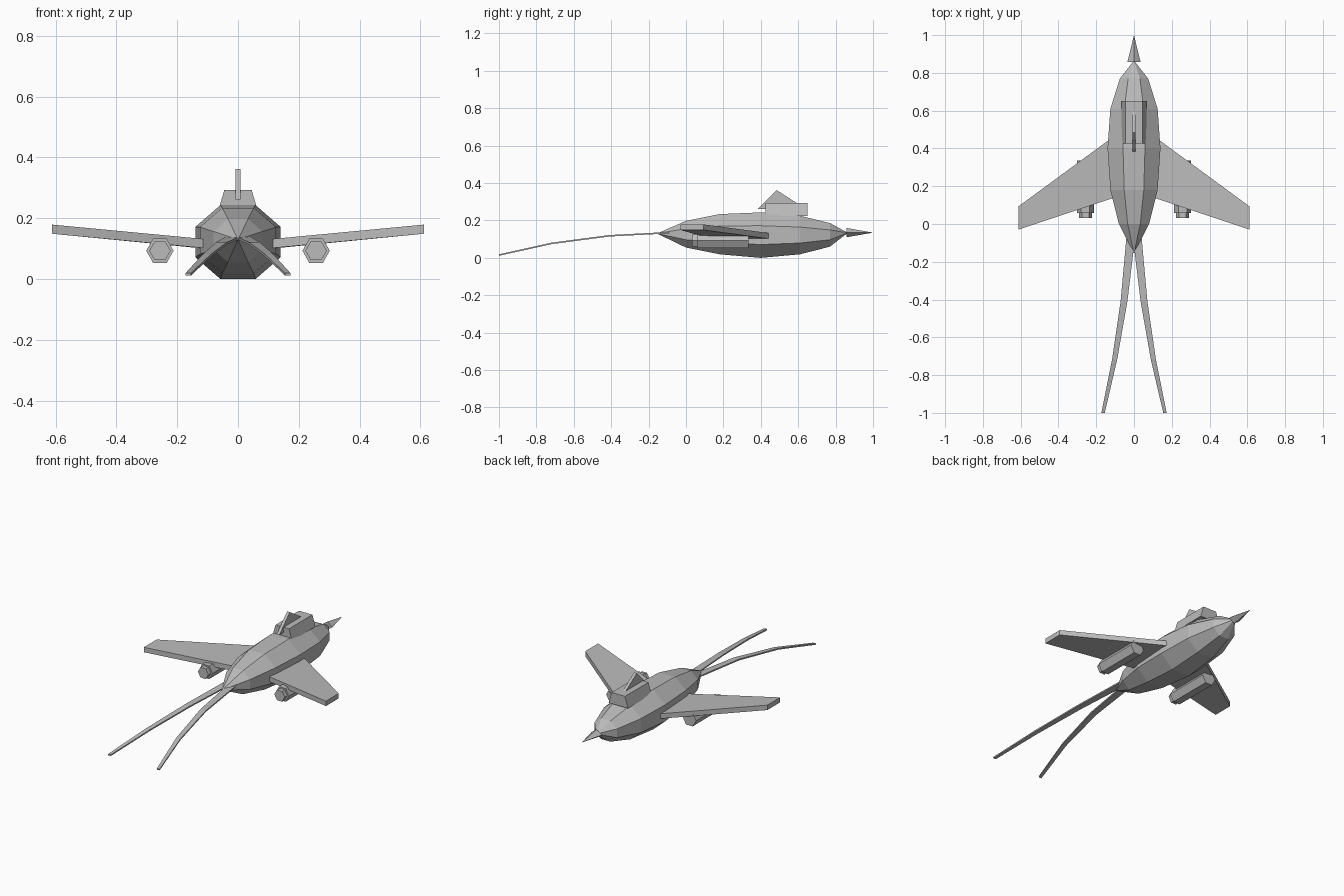
import bpy, bmesh, math

if "Cube" in bpy.data.objects:
    bpy.data.objects.remove(bpy.data.objects["Cube"])

grey = bpy.data.materials.new("plain grey")
grey.diffuse_color = (0.5, 0.5, 0.5, 1)
grey.use_nodes = True
grey.node_tree.nodes["Principled BSDF"].inputs["Base Color"].default_value = grey.diffuse_color


def loft(name, rings):
    """Skin a list of equal-length point rings; one-point rings become tips."""
    bm = bmesh.new()
    loops = [[bm.verts.new(p) for p in ring] for ring in rings]
    for a, b in zip(loops, loops[1:]):
        n = max(len(a), len(b))
        for i in range(n):
            j = (i + 1) % n
            if len(a) == 1:
                bm.faces.new((a[0], b[i], b[j]))
            elif len(b) == 1:
                bm.faces.new((a[i], a[j], b[0]))
            else:
                bm.faces.new((a[i], a[j], b[j], b[i]))
    for end in (loops[0], loops[-1]):
        if len(end) > 2:
            bm.faces.new(end)
    bmesh.ops.recalc_face_normals(bm, faces=bm.faces)
    mesh = bpy.data.meshes.new(name)
    bm.to_mesh(mesh)
    bm.free()
    mesh.materials.append(grey)
    obj = bpy.data.objects.new(name, mesh)
    bpy.context.collection.objects.link(obj)
    return obj


def oval(n, x, y, z, rx, rz, turn=0.0):
    """Polygon ring in the xz plane."""
    angles = [2 * math.pi * (i + turn) / n for i in range(n)]
    return [(x + rx * math.cos(a), y, z + rz * math.sin(a)) for a in angles]


def rect(x0, x1, y, z0, z1):
    return [(x0, y, z0), (x1, y, z0), (x1, y, z1), (x0, y, z1)]


# Eight-sided body: y, half width, bottom, top
flat = math.cos(math.pi / 8)
stations = [(0.0, 0.08, 0.055, 0.198), (0.18, 0.125, 0.019, 0.234),
            (0.40, 0.14, 0.0, 0.243), (0.61, 0.125, 0.019, 0.225),
            (0.77, 0.075, 0.06, 0.186)]
body = [[(0, -0.155, 0.13)]]
for y, w, lo, hi in stations:
    body.append(oval(8, 0, y, (lo + hi) / 2, w / flat, (hi - lo) / 2 / flat, 0.5))
body.append([(0, 0.865, 0.134)])
loft("body", body)

# Pointed beak
loft("beak", [oval(4, 0, 0.857, 0.135, 0.035, 0.025), [(0, 1.0, 0.135)]])

# Raised block on the back, narrower at the top
loft("back_block", [
    [(-0.065, y, 0.225), (0.065, y, 0.225), (0.045, y, 0.293), (-0.045, y, 0.293)]
    for y in (0.425, 0.65)])

# Upright fin on the block
fin = [(0.385, 0.262), (0.485, 0.362), (0.605, 0.285), (0.605, 0.262)]
loft("top_fin", [[(x, y, z) for y, z in fin] for x in (-0.009, 0.009)])

# Wings, pods and tail streamers on both sides
for side, s in (("left", -1), ("right", 1)):
    loft(side + "_wing", [
        [(s * xf, yf, z - 0.015), (s * xb, yb, z - 0.015),
         (s * xb, yb, z + 0.015), (s * xf, yf, z + 0.015)]
        for xf, yf, xb, yb, z in ((0.13, 0.447, 0.115, 0.136, 0.117),
                                  (0.612, 0.093, 0.612, -0.03, 0.164))])
    loft(side + "_pod", [oval(6, s * 0.257, y, 0.093, 0.045, 0.046) for y in (0.058, 0.335)])
    loft(side + "_pod_nozzle", [oval(6, s * 0.257, y, 0.093, 0.035, 0.036) for y in (0.032, 0.07)])
    tail = [(0.018, -0.08, 0.135, 0.023), (0.053, -0.41, 0.118, 0.018),
            (0.103, -0.72, 0.077, 0.0135), (0.164, -1.0, 0.015, 0.009)]
    loft(side + "_tail_streamer", [
        rect(s * (x - w), s * (x + w), y, z - 0.004, z + 0.004) for x, y, z, w in tail])
